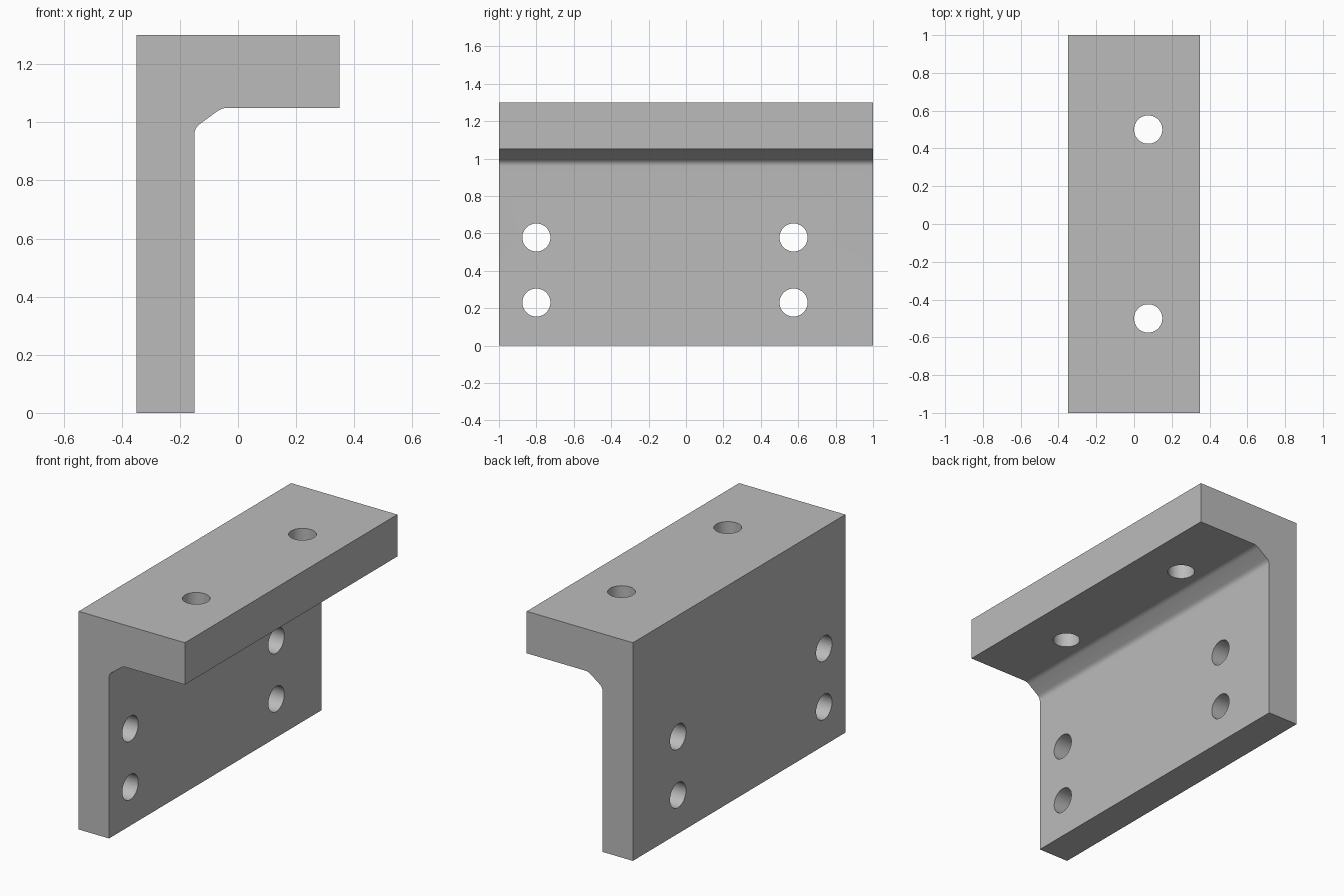
import bpy
import math

default_cube = bpy.data.objects.get("Cube")
if default_cube:
    bpy.data.objects.remove(default_cube)

# Single grey material
grey = bpy.data.materials.new("plain grey")
grey.use_nodes = True
color = (0.5, 0.5, 0.5, 1)
grey.diffuse_color = color
grey.node_tree.nodes["Principled BSDF"].inputs["Base Color"].default_value = color

HALF = 1.0
RADIUS = 0.075


def rounded_corner(before, corner, after, size, steps=6):
    """Points of a short curve that softens one corner of the profile."""
    def toward(p):
        length = math.dist(corner, p)
        return [c + (q - c) * size / length for c, q in zip(corner, p)]
    a, b = toward(before), toward(after)
    curve = []
    for i in range(steps + 1):
        t = i / steps
        curve.append(tuple((1 - t) ** 2 * p + 2 * t * (1 - t) * c + t * t * q
                           for p, c, q in zip(a, corner, b)))
    return curve


# L-shaped profile (x, z) with a softened gusset in the inner corner
foot, tip = (-0.15, 0), (0.35, 1.05)
low, high = (-0.15, 0.98), (-0.055, 1.05)
profile = [(-0.35, 0), foot]
profile += rounded_corner(foot, low, high, 0.022)
profile += rounded_corner(low, high, tip, 0.022)
profile += [tip, (0.35, 1.3), (-0.35, 1.3)]

# Extrude the profile along y
n = len(profile)
verts = [(x, y, z) for y in (-HALF, HALF) for x, z in profile]
faces = [tuple(range(n)), tuple(reversed(range(n, 2 * n)))]
faces += [(i, i + n, (i + 1) % n + n, (i + 1) % n) for i in range(n)]
mesh = bpy.data.meshes.new("angle_bracket")
mesh.from_pydata(verts, [], faces)
mesh.materials.append(grey)
bracket = bpy.data.objects.new("angle_bracket", mesh)
bpy.context.collection.objects.link(bracket)


# Bolt holes
def drill(name, location, rotation=(0, 0, 0)):
    bpy.ops.mesh.primitive_cylinder_add(vertices=48, radius=RADIUS, depth=0.4,
                                        location=location, rotation=rotation)
    cutter = bpy.context.object
    cutter.name = name
    cutter.data.materials.append(grey)
    cut = bracket.modifiers.new(name, "BOOLEAN")
    cut.operation = "DIFFERENCE"
    cut.solver = "EXACT"
    cut.object = cutter
    return cutter


cutters = [drill("top_hole_cutter", (0.075, y, 1.175)) for y in (-0.5, 0.5)]
cutters += [drill("wall_hole_cutter", (-0.25, y, z), (0, math.pi / 2, 0))
            for y in (-0.8, 0.575) for z in (0.23, 0.578)]

# Apply the cuts, then remove the helpers
bpy.ops.object.select_all(action="DESELECT")
bracket.select_set(True)
bpy.context.view_layer.objects.active = bracket
for cut in list(bracket.modifiers):
    bpy.ops.object.modifier_apply(modifier=cut.name)
for cutter in cutters:
    bpy.data.objects.remove(cutter)
bpy.ops.object.shade_smooth_by_angle(angle=math.radians(30))
